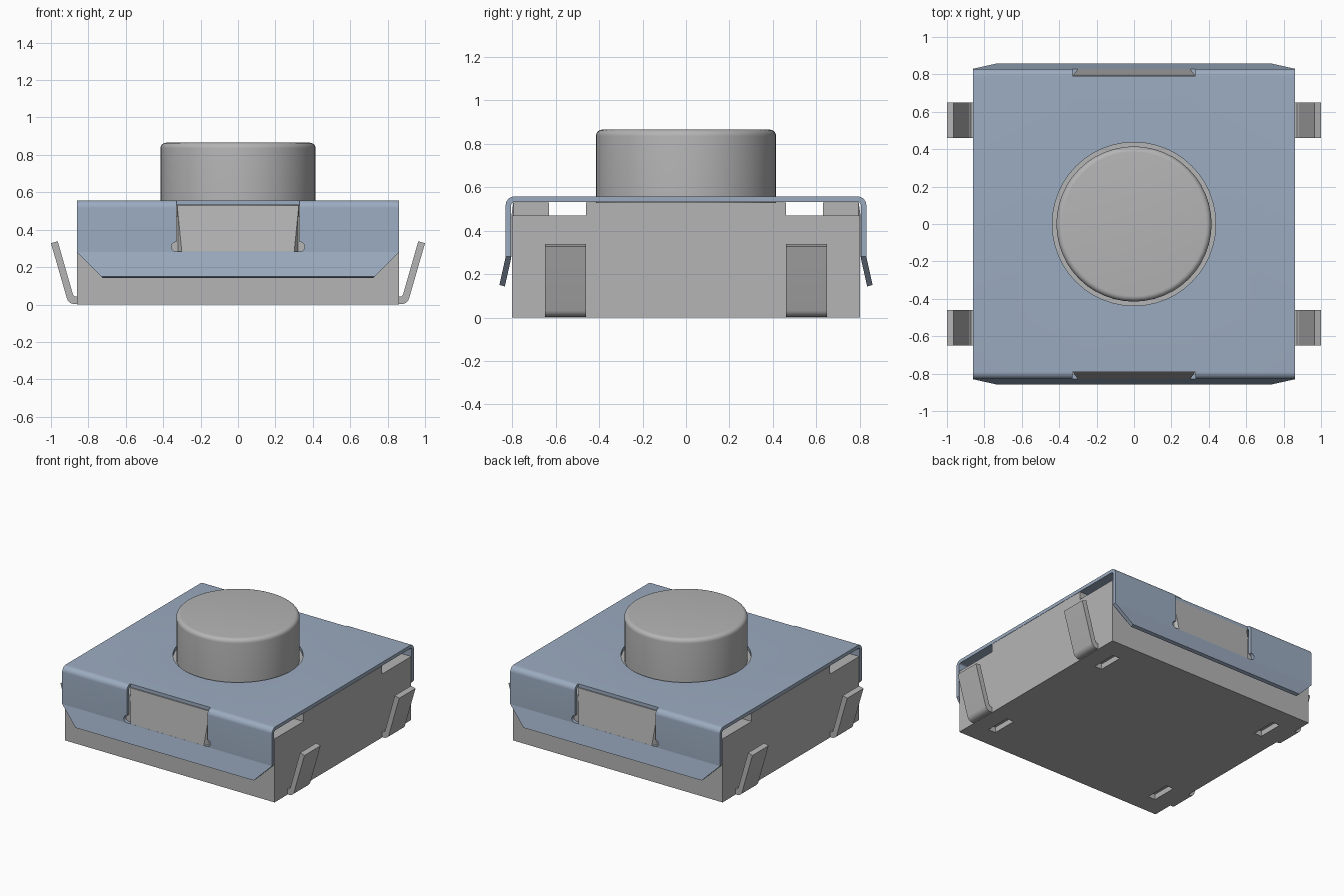
import bpy, bmesh, math

old = bpy.data.objects.get("Cube")
if old:
    bpy.data.objects.remove(old, do_unlink=True)


def material(name, rgb):
    m = bpy.data.materials.new(name)
    m.use_nodes = True
    m.diffuse_color = (*rgb, 1)
    bsdf = next(n for n in m.node_tree.nodes if n.type == 'BSDF_PRINCIPLED')
    bsdf.inputs["Base Color"].default_value = (*rgb, 1)
    return m


GREY = material("light_grey", (0.46, 0.46, 0.46))
BLUE = material("steel_blue", (0.33, 0.41, 0.53))


def finish(name, bm, mat):
    bmesh.ops.recalc_face_normals(bm, faces=bm.faces)
    me = bpy.data.meshes.new(name)
    bm.to_mesh(me)
    bm.free()
    me.materials.append(mat)
    ob = bpy.data.objects.new(name, me)
    bpy.context.collection.objects.link(ob)
    return ob


def prism(name, pts, axis, lo, hi, mat):
    """Extrude a 2D profile along x (points are y, z) or y (points are x, z)."""
    bm = bmesh.new()
    place = (lambda a, b, t: (t, a, b)) if axis == 'x' else (lambda a, b, t: (a, t, b))
    rings = [[bm.verts.new(place(a, b, t)) for a, b in pts] for t in (lo, hi)]
    for ring in rings:
        bm.faces.new(ring)
    n = len(pts)
    for i in range(n):
        j = (i + 1) % n
        bm.faces.new((rings[0][i], rings[0][j], rings[1][j], rings[1][i]))
    return finish(name, bm, mat)


def lathe(name, profile, mat, steps=48):
    bm = bmesh.new()
    vs = [bm.verts.new((r, 0, z)) for r, z in profile]
    es = [bm.edges.new(p) for p in zip(vs, vs[1:])]
    bmesh.ops.spin(bm, geom=vs + es, cent=(0, 0, 0), axis=(0, 0, 1),
                   angle=math.tau, steps=steps)
    bmesh.ops.remove_doubles(bm, verts=bm.verts, dist=1e-5)
    return finish(name, bm, mat)


def rect(a0, a1, b0, b1):
    return [(a0, b0), (a1, b0), (a1, b1), (a0, b1)]


def arc(ca, cb, r, a0, a1, n):
    return [(ca + r * math.cos(math.radians(a0 + (a1 - a0) * i / n)),
             cb + r * math.sin(math.radians(a0 + (a1 - a0) * i / n))) for i in range(n + 1)]


def cut(target, cutter):
    """Subtract the cutter, bake the result and drop the cutter."""
    cutter.hide_render = True
    mod = target.modifiers.new("cut", 'BOOLEAN')
    mod.operation = 'DIFFERENCE'
    mod.solver = 'EXACT'
    mod.object = cutter
    bpy.context.view_layer.update()
    dg = bpy.context.evaluated_depsgraph_get()
    me = bpy.data.meshes.new_from_object(target.evaluated_get(dg))
    target.modifiers.clear()
    target.data = me
    bpy.data.objects.remove(cutter, do_unlink=True)


def smooth(ob, degrees):
    bpy.ops.object.select_all(action='DESELECT')
    ob.select_set(True)
    bpy.context.view_layer.objects.active = ob
    bpy.ops.object.shade_smooth_by_angle(angle=math.radians(degrees))


# Housing with stepped-down front and back shelves
half = [(0.80, 0), (0.80, 0.47), (0.46, 0.47), (0.46, 0.53)]
housing = prism("housing", half + [(-y, z) for y, z in reversed(half)], 'x', -0.86, 0.86, GREY)
for sx in (1, -1):
    for sy in (1, -1):
        x, y = 0.70 * sx, 0.555 * sy
        cut(housing, prism("slot_cutter", rect(x - 0.03, x + 0.03, -0.05, 0.04),
                           'y', y - 0.095, y + 0.095, GREY))

# Snap lugs: block with a ramp widening towards the bottom
for sy, name in ((-1, "front_lug"), (1, "back_lug")):
    bm = bmesh.new()
    for sx in (1, -1):
        for x, y, z in ((0.325, 0.63, 0.53), (0.325, 0.63, 0.28), (0.325, 0.795, 0.53),
                        (0.325, 0.795, 0.28), (0.30, 0.83, 0.28)):
            bm.verts.new((sx * x, sy * y, z))
    bmesh.ops.convex_hull(bm, input=bm.verts)
    bmesh.ops.dissolve_limit(bm, angle_limit=0.01, verts=bm.verts, edges=bm.edges)
    finish(name, bm, GREY)

# Bent sheet cover with flared skirts
outer = arc(0.79, 0.517, 0.04, 90, 0, 10) + [(0.83, 0.28), (0.859, 0.15)]
inner = [(0.834, 0.143), (0.805, 0.272)] + arc(0.79, 0.517, 0.015, 0, 90, 10)
mirror = lambda pts: [(-y, z) for y, z in reversed(pts)]
cover = prism("cover", outer + inner + mirror(inner) + mirror(outer), 'x', -0.86, 0.86, BLUE)
cut(cover, lathe("hole_cutter", [(0, 0.45), (0.437, 0.45), (0.437, 0.65), (0, 0.65)], BLUE))
for sy in (1, -1):
    lo, hi = sorted((0.79 * sy, 0.95 * sy))
    cut(cover, prism("window_cutter", rect(-0.33, 0.33, 0.283, 0.65), 'y', lo, hi, BLUE))
    for sx in (1, -1):
        # Relief hole beside the window, then the bevelled skirt corner
        cut(cover, prism("relief_cutter", arc(0.33 * sx, 0.309, 0.026, 0, 345, 23),
                         'y', lo, hi, BLUE))
        corner = [(0.875, 0.295), (0.69, 0.11), (0.95, 0.11), (0.95, 0.295)]
        cut(cover, prism("corner_cutter", [(sx * x, z) for x, z in corner], 'y', lo, hi, BLUE))
smooth(cover, 10)

# Round push button with a filleted rim
button = lathe("button", [(0, 0.52), (0.415, 0.52)] + arc(0.385, 0.835, 0.03, 0, 90, 6)
               + [(0, 0.865)], GREY)
smooth(button, 30)

# Four bent terminals
lead = ([(0.85, 0.003), (0.88, 0.003)] + arc(0.876, 0.043, 0.04, -75, -15, 5)
        + [(1.0, 0.328), (0.964, 0.338), (0.882, 0.052), (0.872, 0.043), (0.85, 0.043)])
for sx, side in ((1, "left"), (-1, "right")):
    for sy, end in ((-1, "front"), (1, "back")):
        pin = prism(f"{end}_{side}_terminal", [(sx * x, z) for x, z in lead], 'y',
                    sy * 0.555 - 0.095, sy * 0.555 + 0.095, GREY)
        smooth(pin, 30)
